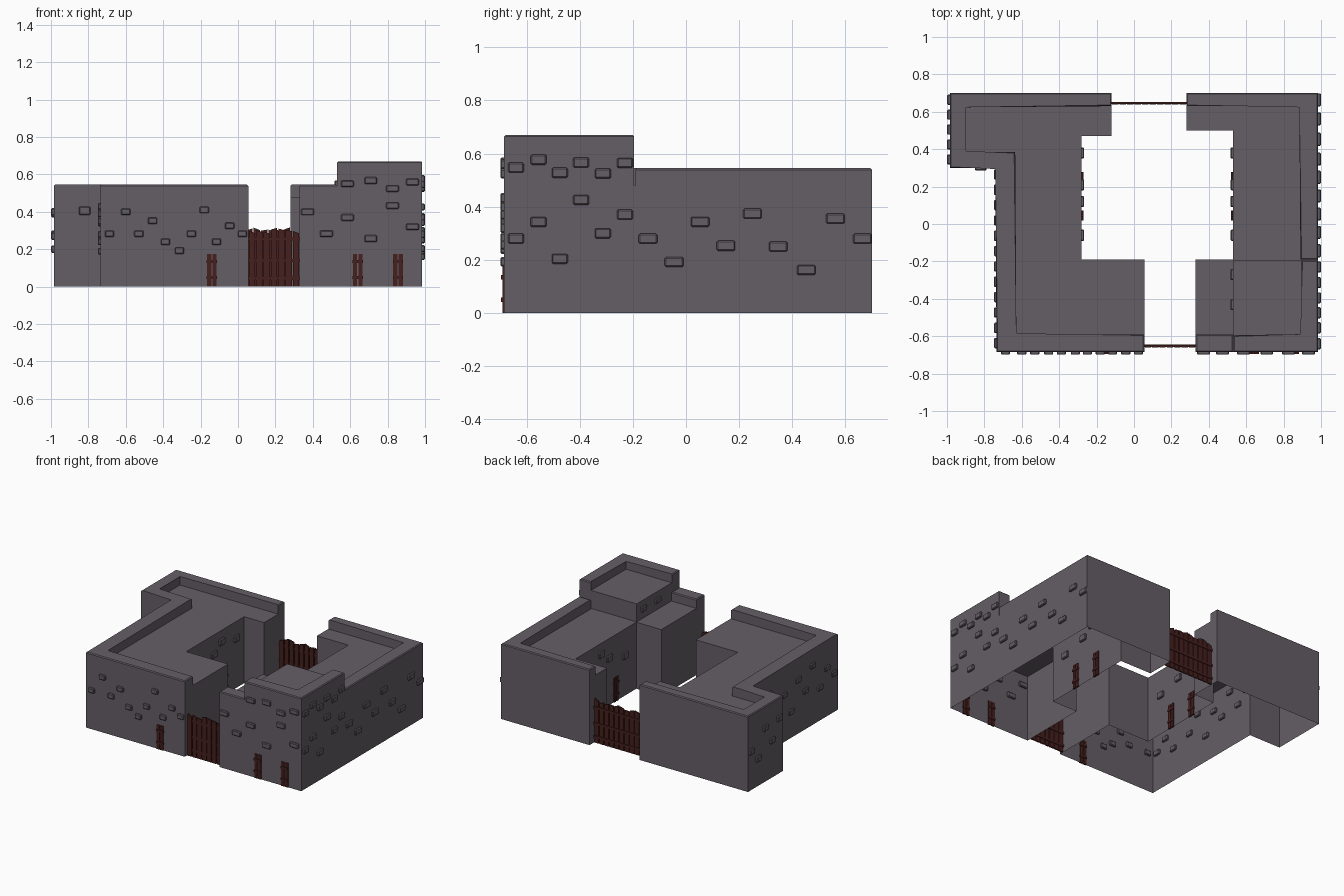
import bpy, bmesh, random
from mathutils import Vector

if "Cube" in bpy.data.objects:
    bpy.data.objects.remove(bpy.data.objects["Cube"])

random.seed(4)


def material(name, rgb):
    m = bpy.data.materials.new(name)
    m.diffuse_color = (*rgb, 1)
    m.use_nodes = True
    m.node_tree.nodes["Principled BSDF"].inputs["Base Color"].default_value = m.diffuse_color
    return m


STONE = material("grey stone", (0.130, 0.113, 0.133))
WOOD = material("dark red wood", (0.060, 0.014, 0.013))


def finish(bm, name, mat):
    me = bpy.data.meshes.new(name)
    bm.to_mesh(me)
    bm.free()
    me.materials.append(mat)
    ob = bpy.data.objects.new(name, me)
    bpy.context.collection.objects.link(ob)
    return ob


def prism(name, outline, z0, z1, bevel=0.0):
    """Outline raised from z0 to z1, open underneath, optional chamfered top."""
    bm = bmesh.new()
    if sum(a[0] * b[1] - b[0] * a[1] for a, b in zip(outline, outline[1:] + outline[:1])) < 0:
        outline = outline[::-1]
    low = [bm.verts.new((x, y, z0)) for x, y in outline]
    high = [bm.verts.new((x, y, z1)) for x, y in outline]
    n = len(outline)
    for i in range(n):
        j = (i + 1) % n
        bm.faces.new((low[i], low[j], high[j], high[i]))
    top = bm.faces.new(high)
    if bevel:
        bmesh.ops.bevel(bm, geom=list(top.edges), offset=bevel, segments=1, affect='EDGES')
    return finish(bm, name, STONE)


def box(bm, c, size, bevel=0.0):
    vs = bmesh.ops.create_cube(bm, size=1)["verts"]
    for v in vs:
        v.co = Vector(v.co[i] * size[i] + c[i] for i in range(3))
    if bevel:
        es = list({e for v in vs for e in v.link_edges})
        bmesh.ops.bevel(bm, geom=es, offset=bevel, segments=1, affect='EDGES')


ROOF, TOP = 0.48, 0.545
L, R, W = -0.985, 0.985, -0.735      # outer left, outer right, inset left wall
B, F = 0.70, -0.685                  # back and front walls

# Left building and its parapet
prism("left_building", [(-0.12, B), (L, B), (L, 0.30), (W, 0.30), (W, F), (0.055, F),
                        (0.055, -0.19), (-0.28, -0.19), (-0.28, 0.47), (-0.12, 0.47)], 0, ROOF)
prism("left_parapet", [(-0.12, B), (L, B), (L, 0.30), (W, 0.30), (W, F), (0.055, F),
                       (0.055, -0.59), (-0.635, -0.59), (-0.635, 0.385), (-0.905, 0.385),
                       (-0.905, 0.63), (-0.12, 0.63)], ROOF, TOP, 0.006)

# Right building, its parapets and the raised tower
prism("right_building", [(0.28, B), (R, B), (R, F), (0.33, F), (0.33, -0.19), (0.53, -0.19),
                         (0.53, 0.50), (0.28, 0.50)], 0, ROOF)
prism("right_parapet", [(0.28, B), (R, B), (R, -0.19), (0.89, -0.19), (0.89, 0.63),
                        (0.28, 0.63)], ROOF, TOP, 0.006)
prism("front_parapet", [(0.33, F), (0.53, F), (0.53, -0.59), (0.33, -0.59)], ROOF, TOP, 0.006)
prism("tower", [(0.53, F), (R, F), (R, -0.195), (0.53, -0.195)], ROOF, 0.61)
prism("tower_parapet", [(0.53, F), (R, F), (R, -0.195), (0.895, -0.195), (0.895, -0.595),
                        (0.53, -0.595)], 0.61, 0.67, 0.006)


def bricks(name, axis, at, spots, w, h, depth=0.028):
    """Raised stones on a wall; axis is the wall's normal, spots are (along, z)."""
    bm = bmesh.new()
    for u, z in spots:
        c, s = ((at, u, z), (depth, w, h)) if axis == 'x' else ((u, at, z), (w, depth, h))
        box(bm, c, s, 0.005)
    finish(bm, name, STONE)


bricks("left_front_stones", 'y', F,
       [(-0.60, 0.40), (-0.687, 0.283), (-0.457, 0.353), (-0.53, 0.283), (-0.388, 0.24),
        (-0.313, 0.193), (-0.249, 0.283), (-0.18, 0.41), (-0.115, 0.24), (-0.045, 0.326),
        (0.024, 0.283)], 0.05, 0.035)
bricks("wing_front_stone", 'y', 0.30, [(-0.82, 0.406)], 0.062, 0.045)
bricks("right_front_stones", 'y', F,
       [(0.372, 0.40), (0.473, 0.283), (0.585, 0.37), (0.585, 0.55), (0.71, 0.567),
        (0.71, 0.257), (0.826, 0.524), (0.826, 0.433), (0.933, 0.56), (0.933, 0.32)], 0.068, 0.036)
bricks("tower_side_stones", 'x', R,
       [(-0.64, 0.547), (-0.555, 0.577), (-0.475, 0.528), (-0.395, 0.566), (-0.313, 0.525),
        (-0.23, 0.565), (-0.395, 0.426), (-0.313, 0.30), (-0.23, 0.37), (-0.64, 0.28),
        (-0.555, 0.343), (-0.475, 0.204)], 0.06, 0.038)
bricks("right_side_stones", 'x', R,
       [(-0.143, 0.28), (-0.045, 0.192), (0.053, 0.343), (0.15, 0.253), (0.25, 0.374),
        (0.347, 0.25), (0.453, 0.162), (0.562, 0.355), (0.664, 0.28)], 0.07, 0.038)
heights = [0.36, 0.28, 0.41, 0.26, 0.34, 0.19, 0.39, 0.28, 0.43, 0.24, 0.35, 0.28]
bricks("left_side_stones", 'x', W, [(0.265 - 0.082 * i, z) for i, z in enumerate(heights)], 0.055, 0.036)
bricks("wing_side_stones", 'x', L,
       [(0.665, 0.28), (0.585, 0.20), (0.505, 0.39), (0.425, 0.27), (0.345, 0.40)], 0.055, 0.04)
yard = [(-0.06, 0.29), (0.12, 0.34), (0.21, 0.40), (0.38, 0.36)]
for side, x in (("left", -0.28), ("right", 0.53)):
    bricks(side + "_yard_stones", 'x', x, yard, 0.06, 0.045)
bricks("tower_yard_stones", 'x', 0.53, [(-0.27, 0.55), (-0.43, 0.55)], 0.06, 0.036)


def door(name, axis, x, y):
    """Two planks joined by two cross bars."""
    bm = bmesh.new()
    parts = [(s * 0.0145, 0.0875, 0.023, 0.175, 0.012) for s in (-1, 1)]
    parts += [(0, z, 0.055, 0.016, 0.022) for z in (0.05, 0.135)]
    for u, z, w, h, d in parts:
        if axis == 'x':
            box(bm, (x, y + u, z), (d, w, h))
        else:
            box(bm, (x + u, y, z), (w, d, h))
    finish(bm, name, WOOD)


for i, x in enumerate((-0.14, 0.64, 0.855)):
    door("front_door_%d" % (i + 1), 'y', x, F)
for i, y in enumerate((0.25, 0.045)):
    door("left_yard_door_%d" % (i + 1), 'x', -0.28, y)
    door("right_yard_door_%d" % (i + 1), 'x', 0.53, y)


def gate(name, x0, x1, y, count):
    """Fence of uneven planks with clipped tops on three rails."""
    bm = bmesh.new()
    step = (x1 - x0) / count
    for i in range(count):
        w, h = step * 0.84, 0.295 + random.uniform(-0.008, 0.017)
        cx = x0 + step * (i + 0.5)
        slope = random.uniform(-0.008, 0.008)
        first = len(bm.verts)
        box(bm, (cx, y, h / 2), (w, 0.010, h))
        bm.verts.ensure_lookup_table()
        for v in bm.verts[first:]:
            if v.co.z > 0.1:
                v.co.z += slope * (1 if v.co.x > cx else -1)
    for z in (0.045, 0.14, 0.255):
        box(bm, ((x0 + x1) / 2, y + 0.004, z), (x1 - x0, 0.012, 0.018))
    finish(bm, name, WOOD)


gate("front_gate", 0.055, 0.33, -0.655, 7)
gate("back_gate", -0.12, 0.28, 0.643, 10)
